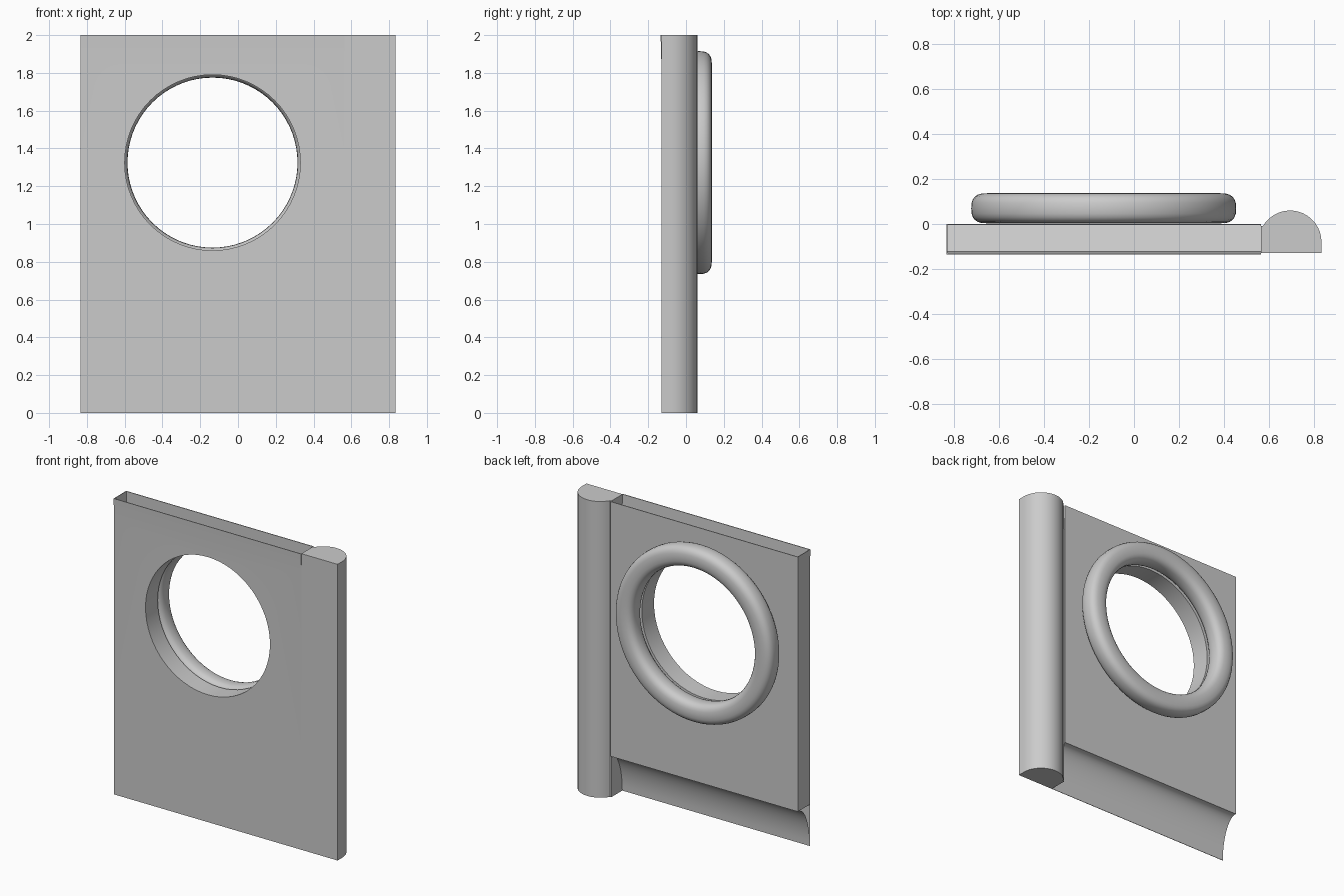
import bpy, bmesh, math
from mathutils import Matrix, Vector

cube = bpy.data.objects.get("Cube")
if cube:
    bpy.data.objects.remove(cube, do_unlink=True)

grey = bpy.data.materials.new("plain grey")
grey.use_nodes = True
colour = (0.6, 0.6, 0.6, 1)
grey.diffuse_color = colour
grey.node_tree.nodes["Principled BSDF"].inputs["Base Color"].default_value = colour

LEFT, RIGHT, SEAM = -0.835, 0.835, 0.565
FRONT, STEP = -0.13, 0.28
HOLE = Vector((-0.135, 0, 1.325))


def finish(name, bm, angle=40):
    bmesh.ops.recalc_face_normals(bm, faces=bm.faces)
    mesh = bpy.data.meshes.new(name)
    bm.to_mesh(mesh)
    bm.free()
    mesh.materials.append(grey)
    obj = bpy.data.objects.new(name, mesh)
    bpy.context.collection.objects.link(obj)
    smooth(obj, angle)
    return obj


def smooth(obj, angle=40):
    bpy.ops.object.select_all(action='DESELECT')
    obj.select_set(True)
    bpy.context.view_layer.objects.active = obj
    bpy.ops.object.shade_smooth_by_angle(angle=math.radians(angle))


def extrude(name, points, direction, caps=True):
    """Sweep a closed outline along a straight direction."""
    bm = bmesh.new()
    a = [bm.verts.new(p) for p in points]
    b = [bm.verts.new(Vector(p) + Vector(direction)) for p in points]
    n = len(a)
    for i in range(n):
        j = (i + 1) % n
        bm.faces.new((a[i], a[j], b[j], b[i]))
    if caps:
        bm.faces.new(a)
        bm.faces.new(b)
    return finish(name, bm)


along_panel = (SEAM - LEFT, 0, 0)

# Panel with a shallow open trough along its top edge
side = [(FRONT, STEP), (FRONT, 1.87), (FRONT - 0.005, 2), (FRONT, 2),
        (FRONT + 0.007, 1.87), (-0.005, 1.83), (-0.005, 2), (0, 2), (0, STEP)]
panel = extrude("panel", [(LEFT, y, z) for y, z in side], along_panel)

# Round opening through the panel
bm = bmesh.new()
bmesh.ops.create_cone(bm, cap_ends=True, segments=64, radius1=0.465, radius2=0.465,
                      depth=1, matrix=Matrix.Translation(HOLE) @ Matrix.Rotation(math.pi / 2, 4, 'X'))
cutter = finish("hole_cutter", bm)
cutter.hide_render = True
cut = panel.modifiers.new("opening", 'BOOLEAN')
cut.operation = 'DIFFERENCE'
cut.solver = 'EXACT'
cut.object = cutter
graph = bpy.context.evaluated_depsgraph_get()
panel.data = bpy.data.meshes.new_from_object(panel.evaluated_get(graph))
panel.modifiers.clear()
bpy.data.objects.remove(cutter, do_unlink=True)
smooth(panel)

# Closed outer end of the trough
end = [(FRONT - 0.004, 2), (0, 2), (0, 1.83), (FRONT, 1.83)]
extrude("trough_end", [(LEFT, y, z) for y, z in end], (0.004, 0, 0))

# Hollow tongue below the panel, with a concave back
tongue = [(FRONT, 0), (FRONT, STEP)]
for i in range(13):
    t = math.pi / 2 * i / 12
    tongue.append((FRONT + 0.003 + 0.12 * (1 - math.sin(t)), STEP * math.cos(t)))
extrude("cove_tongue", [(LEFT, y, z) for y, z in tongue], along_panel, caps=False)

# Half-round column beside the panel
column = [(SEAM, FRONT), (SEAM, -0.01)]
for i in range(17):
    t = math.radians(150 - 150 * i / 16)
    column.append((0.695 + 0.14 * math.cos(t), -0.08 + 0.14 * math.sin(t)))
column.append((RIGHT, FRONT))
extrude("column", [(x, y, 0) for x, y in column], (0, 0, 2))

# Plump ring around the opening on the back
bm = bmesh.new()
rows = []
for i in range(72):
    a = math.tau * i / 72
    row = []
    for k in range(24):
        t = math.tau * k / 24
        c, s = math.cos(t), math.sin(t)
        r = 0.52 + 0.07 * math.copysign(abs(c) ** 0.75, c)
        y = 0.07 + 0.067 * math.copysign(abs(s) ** 0.75, s)
        row.append(bm.verts.new(HOLE + Vector((r * math.cos(a), y, r * math.sin(a)))))
    rows.append(row)
for i, row in enumerate(rows):
    after = rows[(i + 1) % len(rows)]
    for k in range(24):
        m = (k + 1) % 24
        bm.faces.new((row[k], row[m], after[m], after[k]))
finish("ring", bm, 60)
